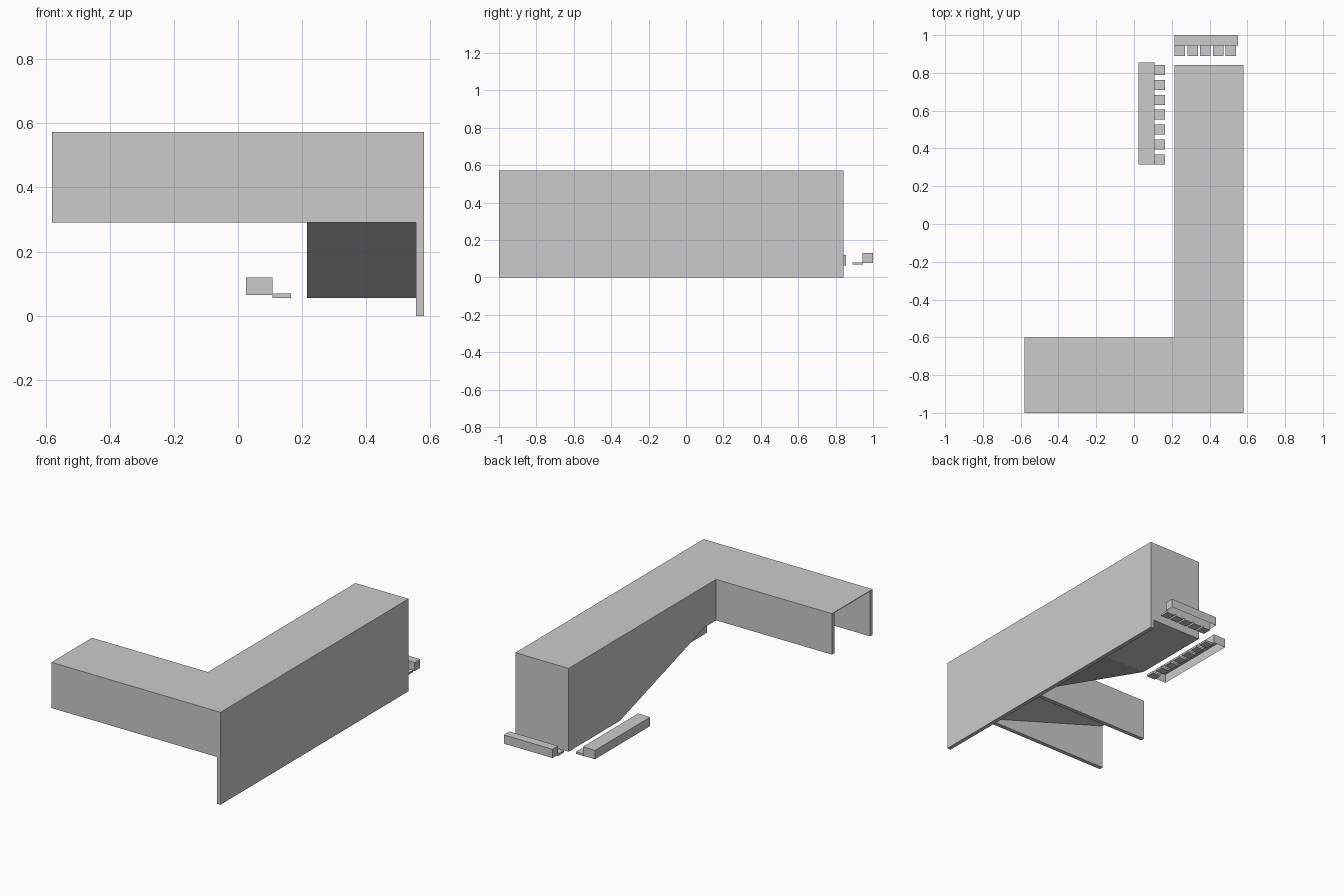
import bpy
import bmesh

cube = bpy.data.objects.get("Cube")
if cube:
    bpy.data.objects.remove(cube, do_unlink=True)

grey = bpy.data.materials.new("plain_grey")
grey.use_nodes = True
COLOUR = (0.6, 0.6, 0.6, 1)
grey.diffuse_color = COLOUR
grey.node_tree.nodes["Principled BSDF"].inputs["Base Color"].default_value = COLOUR

# Shared levels and wall lines
TOP, LANDING, LOW = 0.573, 0.319, 0.056
RIGHT, INNER, END = 0.58, 0.215, -0.58
FRONT, ARM_BACK, BACK = -1.0, -0.602, 0.843
WALL = 0.025


def finish(name, bm):
    bmesh.ops.recalc_face_normals(bm, faces=bm.faces)
    mesh = bpy.data.meshes.new(name)
    bm.to_mesh(mesh)
    bm.free()
    mesh.materials.append(grey)
    bpy.context.collection.objects.link(bpy.data.objects.new(name, mesh))


def box(name, x, y, z, open_below=False):
    bm = bmesh.new()
    bmesh.ops.create_cube(bm, size=1)
    for v in bm.verts:
        v.co = [r[0] if c < 0 else r[1] for c, r in zip(v.co, (x, y, z))]
    finish(name, bm)
    if open_below:
        mesh = bpy.data.objects[name].data
        bm = bmesh.new()
        bm.from_mesh(mesh)
        floor = min(bm.faces, key=lambda f: f.calc_center_median().z)
        bmesh.ops.delete(bm, geom=[floor], context='FACES_ONLY')
        bm.to_mesh(mesh)
        bm.free()


def prism(name, profile, axis, start, end):
    """Extrude a (horizontal, z) profile along x or y."""
    bm = bmesh.new()
    points = [(start, h, z) if axis == 'x' else (h, start, z) for h, z in profile]
    face = bm.faces.new([bm.verts.new(p) for p in points])
    ext = bmesh.ops.extrude_face_region(bm, geom=[face])
    shift = (end - start, 0, 0) if axis == 'x' else (0, end - start, 0)
    verts = [g for g in ext["geom"] if isinstance(g, bmesh.types.BMVert)]
    bmesh.ops.translate(bm, verts=verts, vec=shift)
    finish(name, bm)


# Long wing with a flat low end and a sloping underside up to the landing
prism("long_wing", [(BACK, LOW), (BACK, TOP), (FRONT + WALL, TOP),
                    (FRONT + WALL, LANDING), (-0.49, LANDING), (0.34, LOW)],
      'x', INNER, RIGHT - WALL)

# Short wing, a wedge thinning towards its open end
prism("short_wing", [(INNER, LANDING), (INNER, TOP), (END, TOP), (END, TOP - 0.004)],
      'y', FRONT + WALL, ARM_BACK - WALL)

# Outer and inner walls that hang below the undersides
box("right_wall", (RIGHT - WALL, RIGHT), (FRONT, BACK), (0, TOP))
box("front_wall", (END, RIGHT - WALL), (FRONT, FRONT + WALL), (0.29, TOP))
box("inner_wall", (END, INNER), (ARM_BACK - WALL, ARM_BACK), (LANDING, TOP))

# Side bar, open underneath, with a row of small flat blocks
box("side_bar", (0.025, 0.108), (0.315, 0.855), (0.065, 0.12), True)
for i in range(7):
    y = 0.315 + i * 0.079
    box(f"side_block_{i + 1}", (0.108, 0.165), (y, y + 0.053), (0.056, 0.069))

# Rear bar, open underneath, with its own row of blocks
box("rear_bar", (INNER, 0.55), (0.945, 1.0), (0.077, 0.131), True)
for i in range(5):
    x = INNER + i * 0.0675
    box(f"rear_block_{i + 1}", (x, x + 0.055), (0.89, 0.945), (0.069, 0.081))
